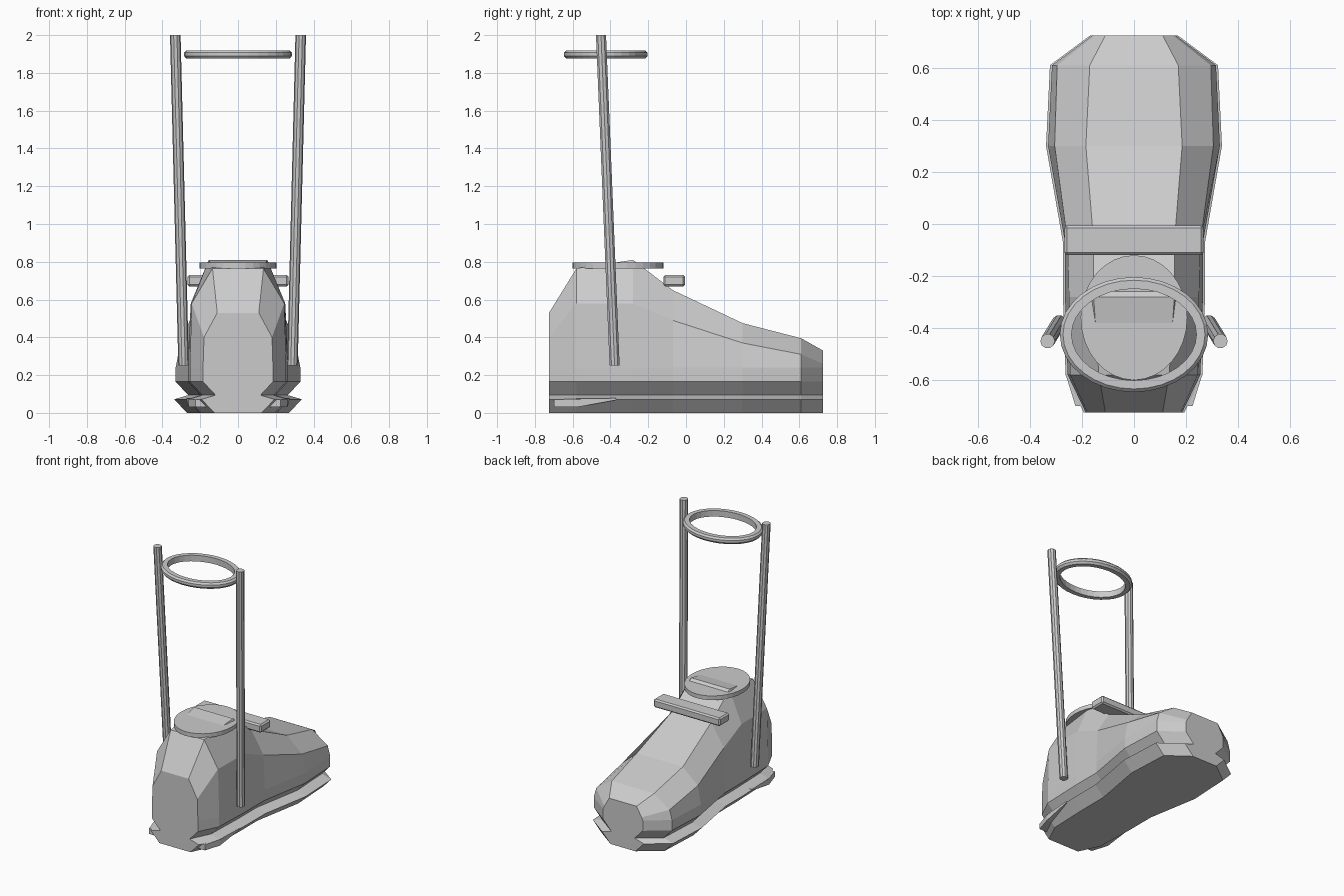
import bpy
import bmesh
from math import cos, sin, tau

if "Cube" in bpy.data.objects:
    bpy.data.objects.remove(bpy.data.objects["Cube"], do_unlink=True)

grey = bpy.data.materials.new("light grey")
grey.use_nodes = True
grey.diffuse_color = (0.6, 0.6, 0.6, 1)
grey.node_tree.nodes["Principled BSDF"].inputs["Base Color"].default_value = (0.6, 0.6, 0.6, 1)


def loft(name, rings, closed=False):
    """Skin a list of equal-length rings, capping the ends unless closed."""
    bm = bmesh.new()
    rows = [[bm.verts.new(p) for p in ring] for ring in rings]
    n = len(rows[0])
    for i in range(len(rows) - (0 if closed else 1)):
        a, b = rows[i], rows[(i + 1) % len(rows)]
        for j in range(n):
            k = (j + 1) % n
            bm.faces.new((a[j], a[k], b[k], b[j]))
    if not closed:
        bm.faces.new(rows[0])
        bm.faces.new(rows[-1])
    bmesh.ops.recalc_face_normals(bm, faces=bm.faces)
    mesh = bpy.data.meshes.new(name)
    bm.to_mesh(mesh)
    bm.free()
    mesh.materials.append(grey)
    obj = bpy.data.objects.new(name, mesh)
    bpy.context.collection.objects.link(obj)
    return obj


def ellipse(cy, rx, ry, z, n=32):
    return [(rx * cos(tau * i / n), cy + ry * sin(tau * i / n), z) for i in range(n)]


# Shoe stations: y, top half width, top z, shoulder half width, shoulder z, side half width
stations = [
    (-0.725, 0.11, 0.53, 0.18, 0.40, 0.185),
    (-0.58, 0.135, 0.765, 0.245, 0.58, 0.255),
    (-0.28, 0.155, 0.81, 0.25, 0.58, 0.265),
    (-0.07, 0.155, 0.65, 0.255, 0.49, 0.265),
    (0.30, 0.185, 0.475, 0.305, 0.37, 0.33),
    (0.61, 0.17, 0.395, 0.295, 0.31, 0.315),
    (0.725, 0.11, 0.33, 0.15, 0.26, 0.16),
]
upper, sole = [], []
for y, tx, tz, sx, sz, w in stations:
    half = [(tx, tz), (sx, sz), (w, 0.24), (w, 0.165), (w - 0.07, 0.09)]
    upper.append([(x, y, z) for x, z in half] + [(-x, y, z) for x, z in reversed(half)])
    half = [(w - 0.07, 0.095), (w + 0.008, 0.072), (w - 0.06, 0)]
    sole.append([(x, y, z) for x, z in half] + [(-x, y, z) for x, z in reversed(half)])
loft("shoe_upper", upper)
loft("shoe_sole", sole)

# Ankle collar disc
loft("ankle_collar", [ellipse(-0.36, 0.205, 0.24, z) for z in (0.765, 0.795)])

# Hoop above the ankle, with a chamfered section
section = [(0, -0.022), (0.033, -0.022), (0.045, -0.008),
           (0.045, 0.01), (0.033, 0.022), (0, 0.022)]
loft("top_hoop", [ellipse(-0.425, 0.24 + r, 0.176 + r, 1.897 + z) for r, z in section], closed=True)

# Strap bar across the instep
bar = loft("instep_bar", [[(x, y, z) for y, z in
           ((-0.12, 0.67), (-0.005, 0.67), (-0.005, 0.73), (-0.12, 0.73))] for x in (-0.268, 0.268)])
bevel = bar.modifiers.new("soft_edges", "BEVEL")
bevel.width = 0.01
bevel.segments = 1

for side, s in (("left", 1), ("right", -1)):
    # Leaning side poles
    pole = []
    for cx, cy, z in ((0.288, -0.378, 0.25), (0.332, -0.45, 2.0)):
        pole.append([(s * cx + x, y, z) for x, y, z in ellipse(cy, 0.028, 0.028, z, 10)])
    loft(side + "_pole", pole)
    # Tapered heel trim
    trim = []
    for y, x0, x1, z0, z1 in ((-0.70, 0.16, 0.225, 0.03, 0.07), (-0.58, 0.2, 0.262, 0.03, 0.075),
                              (-0.37, 0.22, 0.272, 0.068, 0.078)):
        trim.append([(s * x, y, z) for x, z in ((x0, z0), (x1, z0), (x1, z1), (x0, z1))])
    loft(side + "_heel_trim", trim)
